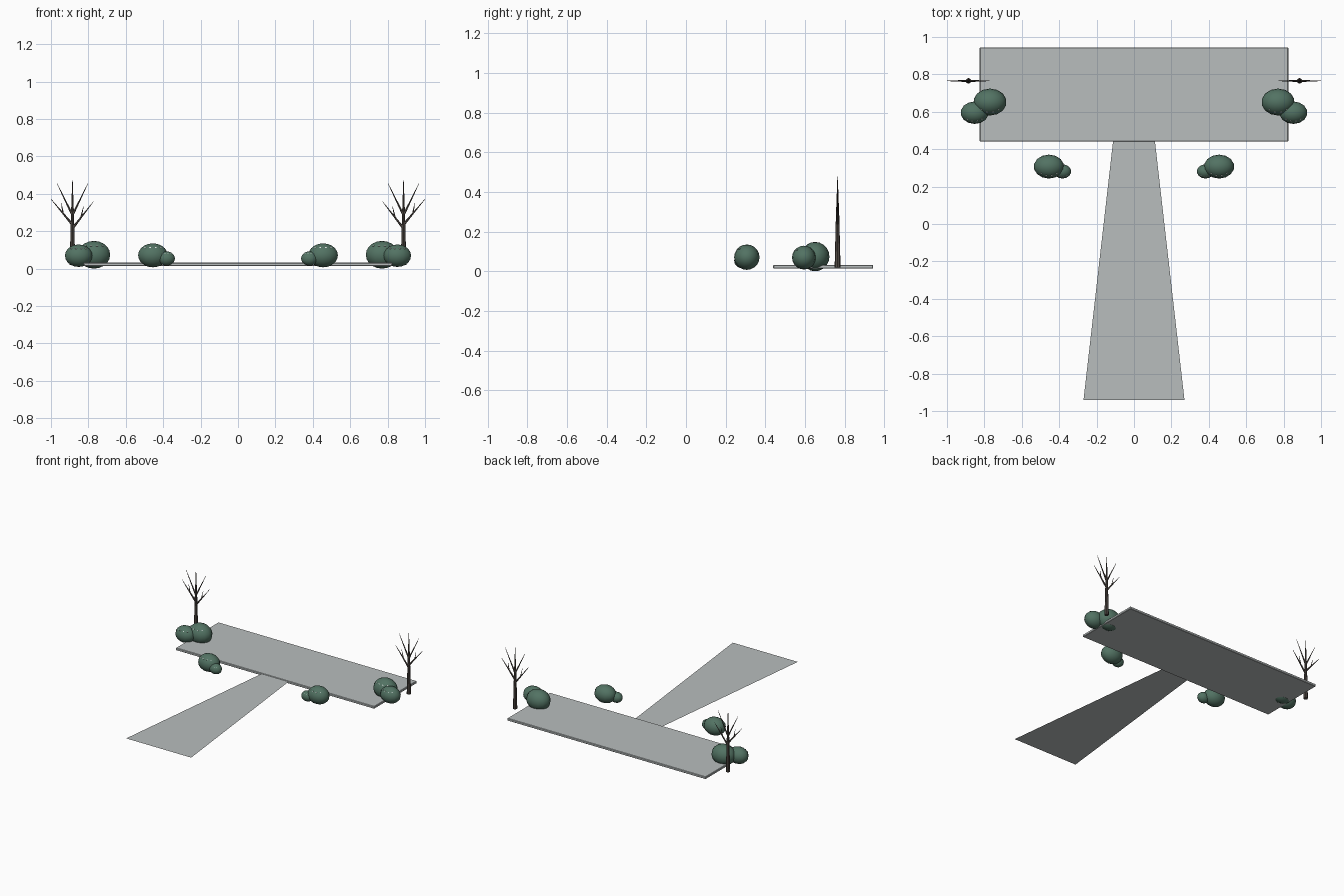
import bpy, bmesh, math
from mathutils import Vector, Matrix

if "Cube" in bpy.data.objects:
    bpy.data.objects.remove(bpy.data.objects["Cube"])


def material(name, rgb):
    m = bpy.data.materials.new(name)
    m.diffuse_color = (*rgb, 1)
    m.use_nodes = True
    m.node_tree.nodes["Principled BSDF"].inputs["Base Color"].default_value = m.diffuse_color
    return m


STONE = material("pale stone", (0.48, 0.51, 0.51))
LEAF = material("dark green leaf", (0.085, 0.17, 0.125))
BARK = material("dark bark", (0.085, 0.07, 0.06))
FROST = material("white frost", (0.9, 0.92, 0.92))


def finish(name, bm, mat, smooth=False):
    me = bpy.data.meshes.new(name)
    bm.to_mesh(me)
    bm.free()
    me.materials.append(mat)
    ob = bpy.data.objects.new(name, me)
    bpy.context.collection.objects.link(ob)
    for p in me.polygons:
        p.use_smooth = smooth
    return ob


def limb(bm, a, b, r1, r2, sides=6):
    """Tapered round limb from a to b."""
    a, b = Vector(a), Vector(b)
    d = b - a
    turn = d.to_track_quat('Z', 'Y').to_matrix().to_4x4()
    bmesh.ops.create_cone(bm, cap_ends=True, segments=sides, radius1=r1, radius2=r2,
                          depth=d.length, matrix=Matrix.Translation((a + b) / 2) @ turn)


# Terrace slab
bm = bmesh.new()
bmesh.ops.create_cube(bm, size=1, matrix=Matrix.Translation((0, 0.6925, 0.0225))
                      @ Matrix.Diagonal((1.65, 0.505, 0.018, 1)))
slab = finish("terrace_slab", bm, STONE)
bev = slab.modifiers.new("soft edge", 'BEVEL')
bev.width, bev.segments = 0.003, 1

# Tapered path sheet
bm = bmesh.new()
bm.faces.new([bm.verts.new(p) for p in ((-0.27, -0.942, 0.027), (0.27, -0.942, 0.027),
                                        (0.112, 0.442, 0.027), (-0.112, 0.442, 0.027))])
finish("path", bm, STONE)

# Shrubs: centre and radii on the right side, mirrored to the left
SHRUBS = {
    "large_corner_shrub": ((0.77, 0.652, 0.074), (0.089, 0.072, 0.074)),
    "small_corner_shrub": ((0.852, 0.595, 0.069), (0.075, 0.06, 0.06)),
    "large_path_shrub": ((0.455, 0.307, 0.071), (0.081, 0.064, 0.064)),
    "small_path_shrub": ((0.382, 0.281, 0.054), (0.046, 0.038, 0.038)),
}
# Limbs as (start x, z, end x, z, start radius), outward positive
BRANCHES = [
    (0, 0.235, 0.115, 0.372, 0.007),
    (0, 0.285, 0.083, 0.456, 0.006),
    (0, 0.285, -0.083, 0.456, 0.006),
    (0, 0.215, -0.112, 0.358, 0.007),
    (-0.045, 0.273, -0.06, 0.335, 0.004),
    (0.05, 0.295, 0.06, 0.35, 0.004),
]
for side, s in (("left", -1), ("right", 1)):
    for name, (c, r) in SHRUBS.items():
        c = Vector((c[0] * s, c[1], c[2]))
        bm = bmesh.new()
        bmesh.ops.create_uvsphere(bm, u_segments=14, v_segments=10, radius=1,
                                  matrix=Matrix.Translation(c) @ Matrix.Diagonal((*r, 1)))
        finish(f"{side}_{name}", bm, LEAF, True)

        # Tiny frost flecks on the upper front
        bm = bmesh.new()
        for i in range(4):
            az, el = math.radians(-42 + 28 * i), math.radians(40)
            n = Vector((math.sin(az) * math.cos(el), -math.cos(az) * math.cos(el), math.sin(el)))
            p = c + Vector((n.x * r[0], n.y * r[1], n.z * r[2]))
            turn = n.to_track_quat('Z', 'Y').to_matrix().to_4x4()
            w = r[0] * 0.11
            bmesh.ops.create_cube(bm, size=1, matrix=Matrix.Translation(p) @ turn
                                  @ Matrix.Diagonal((w, w * 0.5, 0.002, 1)))
        finish(f"{side}_{name}_frost", bm, FROST)

    # Bare tree
    x, y = 0.885 * s, 0.765
    bm = bmesh.new()
    limb(bm, (x, y, 0.02), (x, y, 0.3), 0.015, 0.008, 8)
    limb(bm, (x, y, 0.29), (x, y, 0.477), 0.008, 0.001, 8)
    for x0, z0, x1, z1, r in BRANCHES:
        limb(bm, (x + s * x0, y, z0), (x + s * x1, y, z1), r, 0.001)
    tree = finish(f"{side}_bare_tree", bm, BARK)
